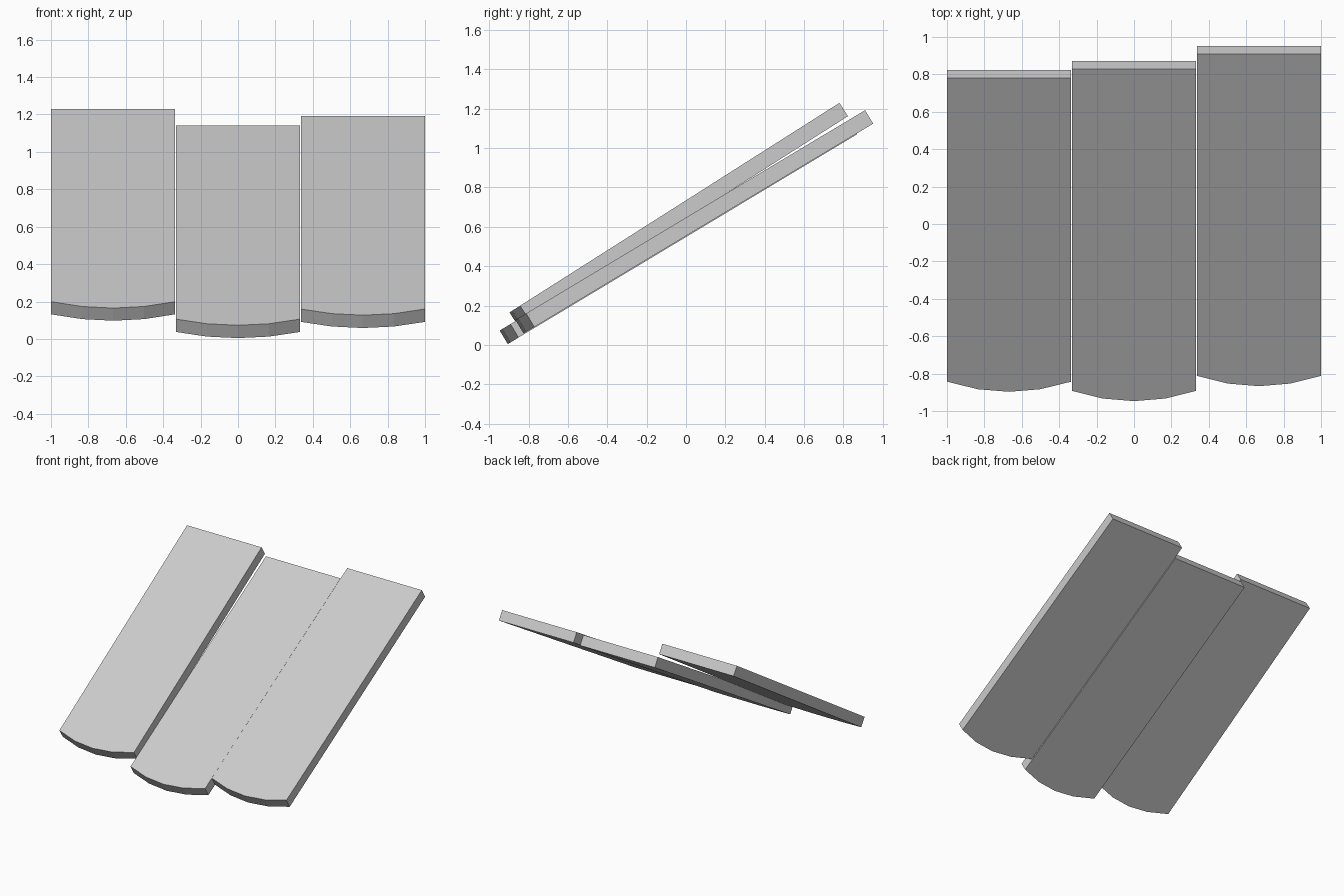
import bpy, bmesh, math
from mathutils import Matrix

cube = bpy.data.objects.get("Cube")
if cube:
    bpy.data.objects.remove(cube, do_unlink=True)

WIDTH, THICK, BOW, STEPS = 0.664, 0.08, 0.064, 4

gray = bpy.data.materials.new("stone_gray")
gray.use_nodes = True
gray.diffuse_color = (0.6, 0.6, 0.6, 1)
gray.node_tree.nodes["Principled BSDF"].inputs["Base Color"].default_value = (0.6, 0.6, 0.6, 1)


def shingle(name, x, front, back):
    """Sloped board; front and back are the (y, z) ends of its top centre line."""
    dy, dz = back[0] - front[0], back[1] - front[1]
    length = math.hypot(dy, dz)
    # Outline: bowed front edge, straight sides and back
    outline = []
    for i in range(STEPS + 1):
        t = 2 * i / STEPS - 1
        outline.append((t * WIDTH / 2, BOW * t * t, 0))
    outline += [(WIDTH / 2, length, 0), (-WIDTH / 2, length, 0)]

    bm = bmesh.new()
    face = bm.faces.new([bm.verts.new(p) for p in outline])
    extruded = bmesh.ops.extrude_face_region(bm, geom=[face])
    lower = [v for v in extruded["geom"] if isinstance(v, bmesh.types.BMVert)]
    bmesh.ops.translate(bm, verts=lower, vec=(0, 0, -THICK))
    bmesh.ops.recalc_face_normals(bm, faces=bm.faces[:])

    # Tilt to the roof pitch and move into place
    bm.transform(Matrix.Translation((x, front[0], front[1]))
                 @ Matrix.Rotation(math.atan2(dz, dy), 4, "X"))
    mesh = bpy.data.meshes.new(name)
    bm.to_mesh(mesh)
    bm.free()
    mesh.materials.append(gray)
    bpy.context.collection.objects.link(bpy.data.objects.new(name, mesh))


shingle("right_shingle", -0.668, (-0.897, 0.165), (0.78, 1.23))
shingle("middle_shingle", 0, (-0.947, 0.073), (0.83, 1.14))
shingle("left_shingle", 0.668, (-0.867, 0.127), (0.91, 1.193))
